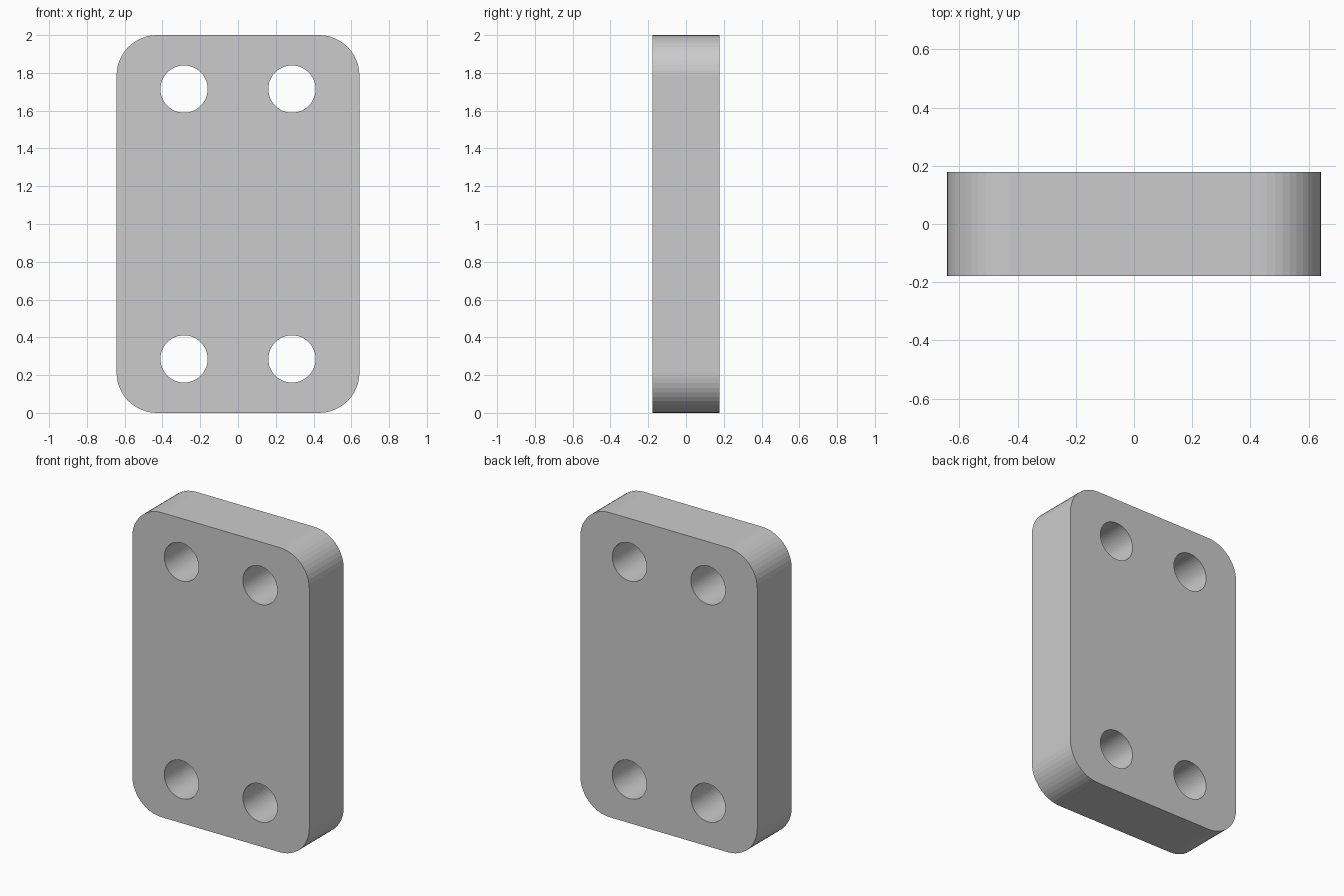
import bpy, bmesh
from math import sin, cos, pi

if "Cube" in bpy.data.objects:
    bpy.data.objects.remove(bpy.data.objects["Cube"])

HALF_W, HEIGHT, HALF_T = 0.643, 2.0, 0.1786
CORNER_R, HOLE_R, HOLE_X, HOLE_INSET = 0.214, 0.125, 0.2857, 0.2857


def arc(cx, cy, r, start, end, n):
    return [(cx + r * cos(start + (end - start) * i / n),
             cy + r * sin(start + (end - start) * i / n)) for i in range(n + 1)]


def add_loop(curve, pts):
    spline = curve.splines.new('POLY')
    spline.points.add(len(pts) - 1)
    for p, (x, y) in zip(spline.points, pts):
        p.co = (x, y, 0, 1)
    spline.use_cyclic_u = True


curve = bpy.data.curves.new("plate_profile", 'CURVE')
curve.dimensions = '2D'
curve.fill_mode = 'BOTH'
curve.extrude = HALF_T

# Rounded rectangular outline
dx, lo, hi = HALF_W - CORNER_R, CORNER_R, HEIGHT - CORNER_R
outline = []
for k, (x, y) in enumerate([(dx, hi), (-dx, hi), (-dx, lo), (dx, lo)]):
    outline += arc(x, y, CORNER_R, k * pi / 2, (k + 1) * pi / 2, 12)
add_loop(curve, outline)

# Four through holes
for x in (-HOLE_X, HOLE_X):
    for z in (HOLE_INSET, HEIGHT - HOLE_INSET):
        add_loop(curve, arc(x, z, HOLE_R, 0, 2 * pi, 48)[:-1])

# Stand the plate upright as a clean mesh
plate = bpy.data.objects.new("mounting_plate", curve)
bpy.context.collection.objects.link(plate)
plate.rotation_euler.x = pi / 2
bpy.context.view_layer.objects.active = plate
plate.select_set(True)
bpy.ops.object.convert(target='MESH')
plate = bpy.context.object
plate.name = "mounting_plate"
bpy.ops.object.transform_apply(location=False, rotation=True, scale=False)

bm = bmesh.new()
bm.from_mesh(plate.data)
bmesh.ops.remove_doubles(bm, verts=bm.verts, dist=1e-5)
bmesh.ops.recalc_face_normals(bm, faces=bm.faces)
for f in bm.faces:
    f.smooth = False
bm.to_mesh(plate.data)
bm.free()
